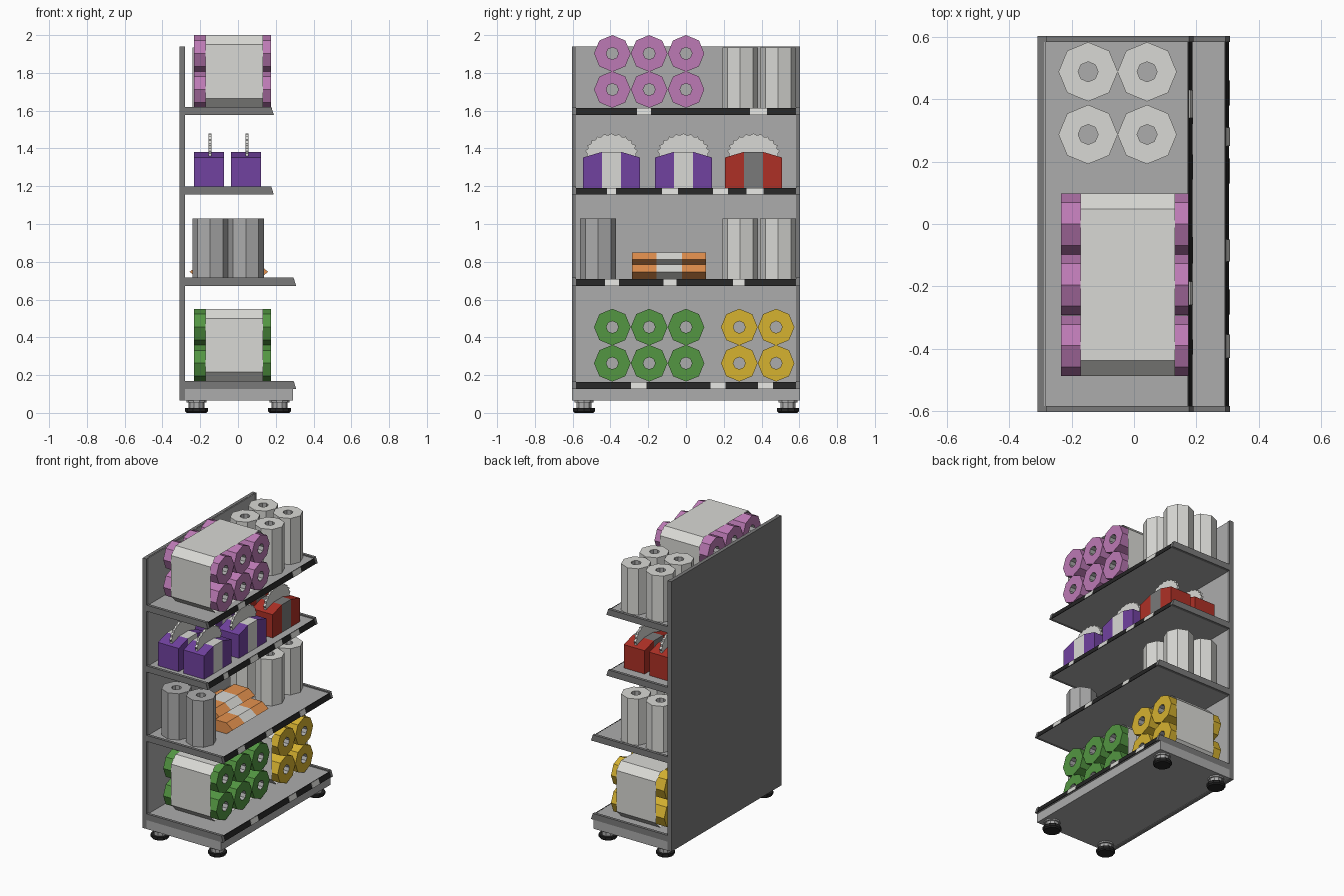
import bpy, bmesh, math

if "Cube" in bpy.data.objects:
    bpy.data.objects.remove(bpy.data.objects["Cube"])


def lin(c):
    c /= 255
    return c / 12.92 if c <= 0.04045 else ((c + 0.055) / 1.055) ** 2.4


COLOURS = {
    "white": (217, 217, 213), "light_grey": (172, 172, 172), "dark_grey": (122, 122, 122),
    "black": (36, 36, 36), "green": (83, 150, 66), "yellow": (214, 178, 48),
    "purple": (113, 66, 160), "pink": (188, 122, 181), "orange": (228, 145, 78),
    "red": (174, 48, 38),
}
MATS = {}
for name, rgb in COLOURS.items():
    m = bpy.data.materials.new(name)
    m.diffuse_color = (*[lin(c) for c in rgb], 1)
    m.use_nodes = True
    m.node_tree.nodes["Principled BSDF"].inputs["Base Color"].default_value = m.diffuse_color
    MATS[name] = m


class Part:
    """Collects extruded profiles into one named object."""

    def __init__(self, name):
        self.name, self.bm, self.slots = name, bmesh.new(), []

    def prism(self, pts, axis, a, b, colour, caps=True, hole=None, top=None):
        if colour not in self.slots:
            self.slots.append(colour)
        put = {"x": lambda t, u, v: (t, u, v), "y": lambda t, u, v: (u, t, v),
               "z": lambda t, u, v: (u, v, t)}[axis]

        def ring(p, t):
            return [self.bm.verts.new(put(t, u, v)) for u, v in p]

        def bridge(r, s, col):
            if col not in self.slots:
                self.slots.append(col)
            for i in range(len(r)):
                j = (i + 1) % len(r)
                f = self.bm.faces.new((r[i], r[j], s[j], s[i]))
                f.material_index = self.slots.index(col)

        lo, hi = ring(pts, a), ring(top or pts, b)
        bridge(lo, hi, colour)
        if hole:
            hlo, hhi = ring(hole, a), ring(hole, b)
            bridge(hlo, hhi, "light_grey")
            bridge(lo, hlo, colour)
            bridge(hi, hhi, colour)
        elif caps:
            for r in (lo, hi):
                self.bm.faces.new(r).material_index = self.slots.index(colour)

    def box(self, x0, x1, y0, y1, z0, z1, colour):
        self.prism([(x0, y0), (x1, y0), (x1, y1), (x0, y1)], "z", z0, z1, colour)

    def roll(self, u, v, axis, a, b, colour, r=0.097):
        self.prism(ngon(u, v, r, 8), axis, a, b, colour, hole=ngon(u, v, 0.032, 8))

    def done(self):
        bmesh.ops.recalc_face_normals(self.bm, faces=self.bm.faces[:])
        me = bpy.data.meshes.new(self.name)
        self.bm.to_mesh(me)
        self.bm.free()
        for s in self.slots:
            me.materials.append(MATS[s])
        bpy.context.collection.objects.link(bpy.data.objects.new(self.name, me))


def ngon(u, v, r, n):
    return [(u + r * math.cos(2 * math.pi * i / n), v + r * math.sin(2 * math.pi * i / n))
            for i in range(n)]


# Back panel with dark frame and lighter inner sheet
p = Part("back_panel")
p.box(-0.31, -0.288, -0.603, 0.603, 0.065, 1.94, "dark_grey")
for s in (-1, 1):
    p.box(-0.288, -0.28, min(s * 0.583, s * 0.603), max(s * 0.583, s * 0.603), 0.065, 1.94, "dark_grey")
p.box(-0.288, -0.282, -0.583, 0.583, 0.065, 1.938, "light_grey")
p.done()

# Base plinth
p = Part("base")
p.box(-0.28, 0.29, -0.603, 0.603, 0.065, 0.127, "light_grey")
p.done()

# Feet
for i, (x, y) in enumerate([(sx * 0.22, sy * 0.54) for sx in (-1, 1) for sy in (-1, 1)]):
    p = Part(f"foot_{i + 1}")
    p.prism(ngon(x, y, 0.052, 10), "z", 0, 0.008, "black", top=ngon(x, y, 0.06, 10))
    p.prism(ngon(x, y, 0.06, 10), "z", 0.008, 0.026, "black")
    p.prism(ngon(x, y, 0.043, 10), "z", 0.026, 0.055, "light_grey")
    p.prism(ngon(x, y, 0.052, 10), "z", 0.055, 0.066, "light_grey")
    p.done()

# Shelves: bottom height, front edge, price label spans along y
SHELVES = [
    (0.127, 0.308, [(-0.29, -0.21), (0.13, 0.21), (0.38, 0.46)]),
    (0.673, 0.308, [(-0.43, -0.355), (-0.12, -0.05), (0.25, 0.31)]),
    (1.155, 0.19, [(-0.418, -0.37), (-0.127, -0.042), (0.143, 0.222), (0.32, 0.41)]),
    (1.577, 0.19, [(-0.26, -0.185), (0.34, 0.43)]),
]
for i, (z, f, labels) in enumerate(SHELVES):
    p = Part(f"shelf_{i + 1}")
    slab = [(-0.282, z), (f - 0.008, z), (f - 0.018, z + 0.035), (-0.282, z + 0.035)]
    p.prism(slab, "y", -0.583, 0.583, "light_grey")
    end = [(-0.28, z), (f, z), (f - 0.014, z + 0.043), (-0.28, z + 0.043)]
    for a, b in ((-0.603, -0.583), (0.583, 0.603)):
        p.prism(end, "y", a, b, "dark_grey")
    p.done()
    p = Part(f"label_strip_{i + 1}")

    def strip(d0, d1, a, b, colour):
        p.prism([(f - 0.008 + d0, z), (f - 0.008 + d1, z), (f - 0.018 + d1, z + 0.036),
                 (f - 0.018 + d0, z + 0.036)], "y", a, b, colour)
    strip(0, 0.005, -0.583, 0.583, "black")
    for a, b in labels:
        strip(0.005, 0.007, a, b, "white")
    p.done()


# Wrapped packs of rolls lying along x, two rows high
def wrapped_pack(name, ys, z0, colour):
    p = Part(name)
    r, c = 0.097, 0.05
    for y in ys:
        for z in (z0 + r, z0 + r + 0.191):
            p.roll(y, z, "x", -0.234, 0.175, colour)
    y0, y1, z1 = ys[0] - r - 0.001, ys[-1] + r + 0.001, z0 + 2 * r + 0.191
    band = [(y0 + c, z0), (y1 - c, z0), (y1, z0 + c), (y1, z1 - c),
            (y1 - c, z1), (y0 + c, z1), (y0, z1 - c), (y0, z0 + c)]
    p.prism(band, "x", -0.172, 0.132, "white", caps=False)
    p.done()


wrapped_pack("pink_roll_pack", (-0.39, -0.195, 0.0), 1.615, "pink")
wrapped_pack("green_roll_pack", (-0.39, -0.195, 0.0), 0.166, "green")
wrapped_pack("yellow_roll_pack", (0.282, 0.477), 0.166, "yellow")


# Standing paper rolls
def standing_rolls(name, ys, z0, colour):
    p = Part(name)
    for y in ys:
        for x in (-0.147, 0.042):
            p.roll(x, y, "z", z0, z0 + 0.321, colour, 0.095)
    p.done()


standing_rolls("top_white_rolls", (0.287, 0.488), 1.614, "white")
standing_rolls("middle_white_rolls", (0.287, 0.488), 0.709, "white")
standing_rolls("middle_grey_rolls", (-0.465,), 0.709, "light_grey")

# Stacked orange packs with a white band across the middle
p = Part("orange_packs")
for x, z in ((-0.152, 0.747), (0.056, 0.747), (-0.048, 0.811)):
    hexa = [(x - 0.104, z), (x - 0.055, z - 0.038), (x + 0.055, z - 0.038),
            (x + 0.104, z), (x + 0.055, z + 0.038), (x - 0.055, z + 0.038)]
    for a, b, col in ((-0.285, -0.155, "orange"), (-0.155, -0.022, "white"), (-0.022, 0.107, "orange")):
        p.prism(hexa, "y", a, b, col)
p.done()

# Carry packs with a sloped top, centre band and ruffled handle
for n, (y, col, band) in enumerate([(-0.394, "purple", "white"), (-0.013, "purple", "white"),
                                    (0.357, "red", "dark_grey")]):
    for row, x in enumerate((-0.154, 0.042)):
        p = Part(f"carry_pack_{n + 1}_{row + 1}")
        z0, ze, zt, x0, x1 = 1.19, 1.352, 1.382, x - 0.08, x + 0.08
        for s in (-1, 1):
            p.prism([(y + s * 0.05, z0), (y + s * 0.151, z0), (y + s * 0.151, ze),
                     (y + s * 0.05, zt)], "x", x0, x1, col)
        p.box(x0, x1, y - 0.05, y + 0.05, z0, zt, band)
        fan = [(y - 0.13, 1.36)]
        for k in range(23):
            a = math.pi * (1 - k / 22)
            r = 1 if k % 2 else 0.92
            fan.append((y + 0.14 * r * math.cos(a), 1.372 + 0.107 * r * math.sin(a)))
        fan.append((y + 0.13, 1.36))
        p.prism(fan, "x", x - 0.002, x + 0.014, "white")
        p.done()
